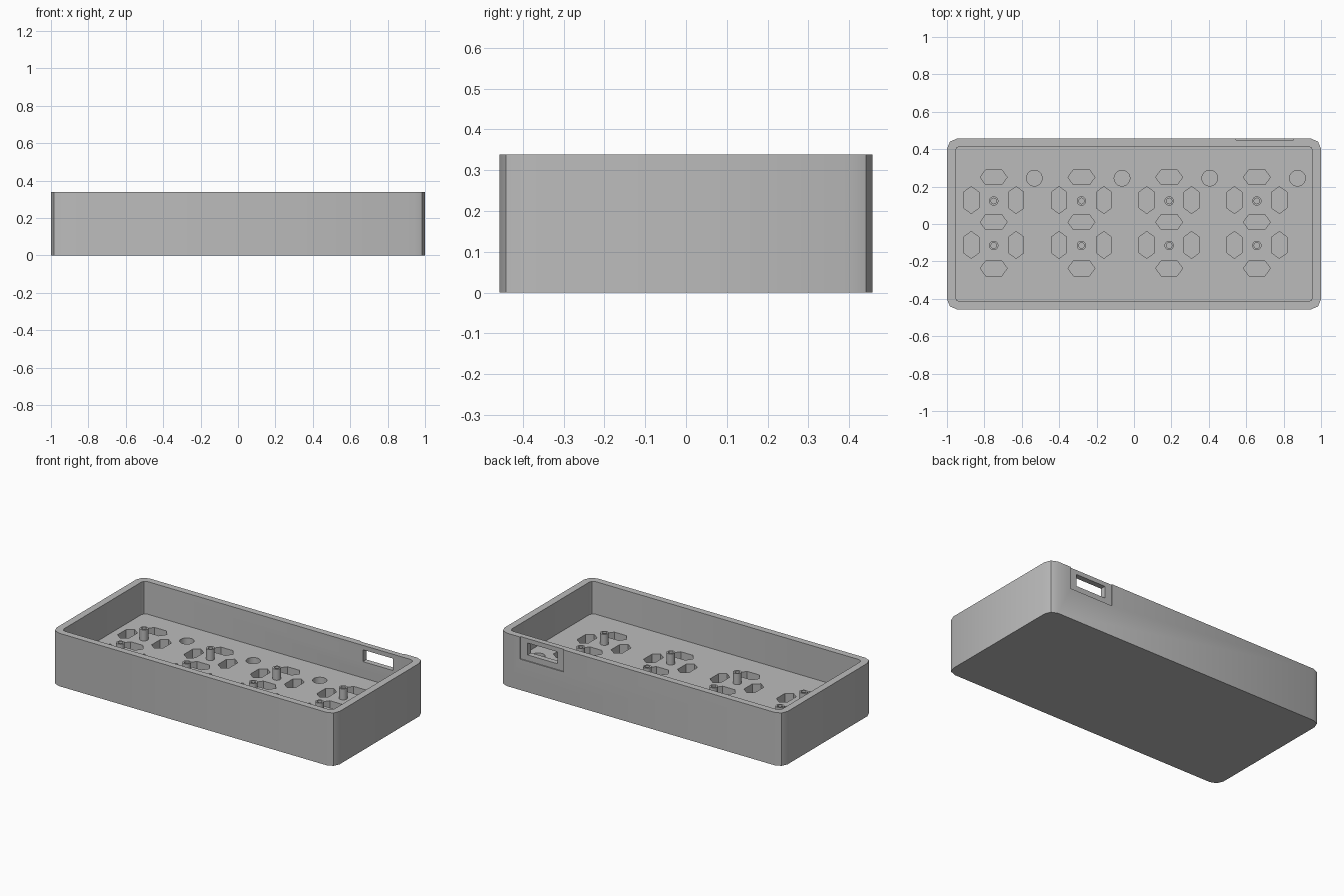
import bpy, bmesh, math

if "Cube" in bpy.data.objects:
    bpy.data.objects.remove(bpy.data.objects["Cube"])

H, FLOOR = 0.338, 0.13          # case height, inner floor level
WX, WY = 1.0, 0.457             # outer half sizes
POCKET_Z = 0.055                # bottom of the floor pockets
UNITS = [-0.75 + 0.469 * i for i in range(4)]

grey = bpy.data.materials.new("light grey plastic")
grey.diffuse_color = (0.5, 0.5, 0.5, 1)
grey.use_nodes = True
grey.node_tree.nodes["Principled BSDF"].inputs["Base Color"].default_value = grey.diffuse_color


def rounded_rect(hx, hy, r, seg=2):
    pts = []
    for k, (sx, sy) in enumerate([(1, 1), (-1, 1), (-1, -1), (1, -1)]):
        for i in range(seg + 1):
            a = math.pi / 2 * (k + i / seg)
            pts.append((sx * (hx - r) + r * math.cos(a), sy * (hy - r) + r * math.sin(a)))
    return pts


def circle(cx, cy, r, n):
    return [(cx + r * math.cos(2 * math.pi * i / n), cy + r * math.sin(2 * math.pi * i / n))
            for i in range(n)]


def long_hexagon(cx, cy, upright):
    pts = [(0.072, 0), (0.043, 0.04), (-0.043, 0.04), (-0.072, 0), (-0.043, -0.04), (0.043, -0.04)]
    if upright:
        pts = [(-y, x) for x, y in pts]
    return [(cx + x, cy + y) for x, y in pts]


def rect(x0, x1, y0, y1):
    return [(x0, y0), (x1, y0), (x1, y1), (x0, y1)]


def prisms(name, outlines, z0, z1):
    """One object made of upright prisms over the given outlines."""
    bm = bmesh.new()
    for pts in outlines:
        low = [bm.verts.new((x, y, z0)) for x, y in pts]
        top = [bm.verts.new((x, y, z1)) for x, y in pts]
        bm.faces.new(low[::-1])
        bm.faces.new(top)
        for i in range(len(pts)):
            j = (i + 1) % len(pts)
            bm.faces.new((low[i], low[j], top[j], top[i]))
    return finish(name, bm)


def finish(name, bm):
    bmesh.ops.recalc_face_normals(bm, faces=bm.faces)
    mesh = bpy.data.meshes.new(name)
    bm.to_mesh(mesh)
    bm.free()
    mesh.materials.append(grey)
    ob = bpy.data.objects.new(name, mesh)
    bpy.context.collection.objects.link(ob)
    return ob


def select(ob):
    bpy.ops.object.select_all(action='DESELECT')
    ob.select_set(True)
    bpy.context.view_layer.objects.active = ob


def cut(ob, cutter):
    mod = ob.modifiers.new("cut", 'BOOLEAN')
    mod.operation, mod.solver, mod.object = 'DIFFERENCE', 'EXACT', cutter
    select(ob)
    bpy.ops.object.modifier_apply(modifier=mod.name)
    bpy.data.objects.remove(cutter)


# Open-topped case with rounded corners
case = prisms("case", [rounded_rect(WX, WY, 0.055)], 0, H)
cut(case, prisms("cavity", [rounded_rect(0.955, 0.415, 0.025)], FLOOR, H + 0.1))

# Pockets in the floor: long hexagons around each post, round ones beside
outlines = []
for x in UNITS:
    outlines += [long_hexagon(x, y, False) for y in (0.25, 0.01, -0.237)]
    outlines += [long_hexagon(x + dx, y, True) for dx in (-0.12, 0.12) for y in (0.128, -0.112)]
    outlines.append(circle(x + 0.217, 0.245, 0.042, 32))
cut(case, prisms("pockets", outlines, POCKET_Z, FLOOR + 0.03))

# Shallow recess and port opening in the back wall
cut(case, prisms("recess", [rect(0.545, 0.853, WY - 0.007, WY + 0.1)], 0.197, H + 0.1))
cut(case, prisms("port", [rect(0.592, 0.803, 0.38, WY + 0.1)], 0.234, 0.31))

# Hollow posts
bm = bmesh.new()
profile = [(0.025, FLOOR - 0.01), (0.025, 0.2), (0.015, 0.2), (0.015, 0.14)]
N = 20
for x in UNITS:
    for y in (0.123, -0.115):
        rings = [[bm.verts.new((px, py, z)) for px, py in circle(x, y, r, N)] for r, z in profile]
        for a, b in zip(rings, rings[1:]):
            for i in range(N):
                j = (i + 1) % N
                bm.faces.new((a[i], a[j], b[j], b[i]))
        bm.faces.new(rings[0][::-1])
        bm.faces.new(rings[-1])
posts = finish("posts", bm)

for ob in (case, posts):
    select(ob)
    bpy.ops.object.shade_smooth_by_angle(angle=math.radians(30))
